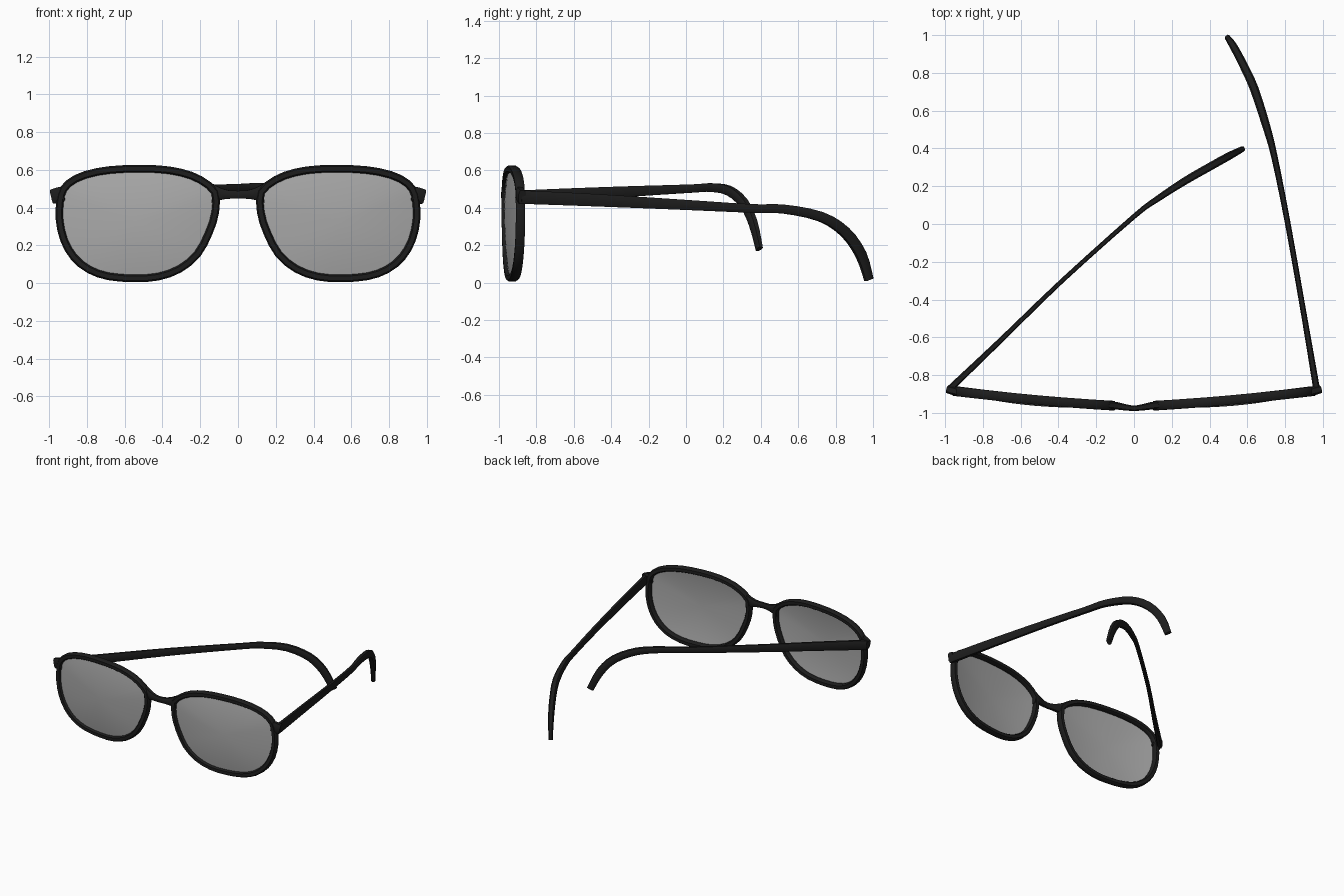
import bpy, math
from mathutils import Vector

if "Cube" in bpy.data.objects:
    bpy.data.objects.remove(bpy.data.objects["Cube"])


def material(name, v):
    m = bpy.data.materials.new(name)
    m.diffuse_color = (v, v, v, 1)
    m.use_nodes = True
    m.node_tree.nodes["Principled BSDF"].inputs["Base Color"].default_value = m.diffuse_color
    return m


BLACK = material("black plastic", 0.012)
GREY = material("grey lens", 0.40)


def make(name, verts, faces, mat, angle=50):
    me = bpy.data.meshes.new(name)
    me.from_pydata([tuple(v) for v in verts], [], faces)
    me.materials.append(mat)
    ob = bpy.data.objects.new(name, me)
    bpy.context.collection.objects.link(ob)
    bpy.ops.object.select_all(action='DESELECT')
    ob.select_set(True)
    bpy.context.view_layer.objects.active = ob
    bpy.ops.object.mode_set(mode='EDIT')
    bpy.ops.mesh.select_all(action='SELECT')
    bpy.ops.mesh.normals_make_consistent(inside=False)
    bpy.ops.object.mode_set(mode='OBJECT')
    bpy.ops.object.shade_smooth_by_angle(angle=math.radians(angle))
    return ob


def smooth(pts, steps, closed=False):
    """Catmull-Rom refinement of a list of points of any dimension."""
    n, out = len(pts), []
    get = (lambda i: pts[i % n]) if closed else (lambda i: pts[max(0, min(n - 1, i))])
    for i in range(n if closed else n - 1):
        for k in range(steps):
            t = k / steps
            out.append(tuple(0.5 * (2 * b + (c - a) * t + (2 * a - 5 * b + 4 * c - d) * t * t
                                    + (3 * b - a - 3 * c + d) * t ** 3)
                             for a, b, c, d in zip(get(i - 1), get(i), get(i + 1), get(i + 2))))
    if not closed:
        out.append(tuple(pts[-1]))
    return out


# rounded-rectangle cross-section, within -1..1
SECTION = [(1, .55), (.6, 1), (-.6, 1), (-1, .55), (-1, -.55), (-.6, -1), (.6, -1), (1, -.55)]
NS = len(SECTION)


def bands(rings, n, closed):
    return [(i * n + j, i * n + (j + 1) % n, (i + 1) % rings * n + (j + 1) % n, (i + 1) % rings * n + j)
            for i in range(rings if closed else rings - 1) for j in range(n)]


def sweep(name, path, steps=3):
    """Bar along x, y, z, width, height points."""
    pts = smooth(path, steps)
    verts = []
    for i, p in enumerate(pts):
        t = (Vector(pts[min(i + 1, len(pts) - 1)][:3]) - Vector(pts[max(i - 1, 0)][:3])).normalized()
        side = t.cross(Vector((0, 0, 1))).normalized()
        up = side.cross(t)
        verts += [Vector(p[:3]) + side * a * p[3] / 2 + up * b * p[4] / 2 for a, b in SECTION]
    faces = bands(len(pts), NS, False)
    faces += [tuple(range(NS)), tuple(range(len(verts) - NS, len(verts)))]
    return make(name, verts, faces, BLACK)


def front_y(x):
    return -0.968 + 0.05 * abs(x) + 0.04 * x * x


# outer outline of one rim, seen from the front
OUTLINE = [(.105, .49), (.19, .565), (.3, .606), (.43, .624), (.6, .625), (.75, .609), (.87, .57),
           (.94, .51), (.963, .43), (.965, .33), (.94, .22), (.885, .125), (.8, .055), (.69, .016),
           (.55, .005), (.42, .014), (.3, .057), (.2, .14), (.135, .26), (.1, .375)]
outer = [Vector(p) for p in smooth(OUTLINE, 2, True)]
N = len(outer)
normals = []
for i in range(N):
    d = (outer[(i + 1) % N] - outer[i - 1]).normalized()
    normals.append(Vector((d.y, -d.x)))      # clockwise outline: points inward

for s, label in ((1, "right"), (-1, "left")):
    # rim
    verts = []
    for p, nrm in zip(outer, normals):
        mid = p + nrm * 0.020
        for a, b in SECTION:
            q = mid - nrm * a * 0.020
            verts.append((s * q.x, front_y(mid.x) + b * 0.025, q.y))
    make(label + "_rim", verts, bands(N, NS, True), BLACK)

    # domed lens
    c = Vector((.54, .325))
    R = 7
    verts = []
    for r in range(R):
        k = 1 - r / R
        for p, nrm in zip(outer, normals):
            q = c + (p + nrm * 0.025 - c) * k
            verts.append((s * q.x, front_y(q.x) - 0.006 - 0.026 * (1 - k * k), q.y))
    verts.append((s * c.x, front_y(c.x) - 0.032, c.y))
    last = (R - 1) * N
    faces = bands(R, N, False) + [(last + j, last + (j + 1) % N, R * N) for j in range(N)]
    make(label + "_lens", verts, faces, GREY, 80)

    # end piece joining rim and temple
    sweep(label + "_end_piece", [(s * .925, -.892, .475, .04, .075), (s * .955, -.884, .465, .045, .08),
                                 (s * .985, -.876, .457, .04, .075)], 2)

# nose bridge
half = [(.135, -.958, .475, .04, .10), (.095, -.962, .472, .04, .065), (.05, -.970, .469, .034, .045)]
sweep("nose_bridge", [(-x, *r) for x, *r in half] + [(0, -.976, .468, .028, .042)] + half[::-1], 2)

# open right temple
sweep("right_temple", [
    (.968, -.88, .457, .036, .072), (.90, -.48, .440, .03, .066), (.815, 0, .415, .03, .054),
    (.745, .35, .396, .034, .046), (.70, .52, .393, .042, .048), (.635, .72, .352, .046, .052),
    (.575, .85, .270, .044, .056), (.53, .935, .150, .04, .058), (.502, .978, .015, .03, .05)])

# half folded left temple
sweep("left_temple", [
    (-.972, -.87, .457, .036, .072), (-.70, -.61, .471, .028, .066), (-.38, -.30, .487, .024, .056),
    (0, .04, .503, .026, .044), (.12, .13, .508, .032, .046), (.27, .228, .492, .04, .05),
    (.41, .308, .425, .042, .054), (.50, .358, .32, .04, .056), (.565, .392, .18, .03, .05)])
